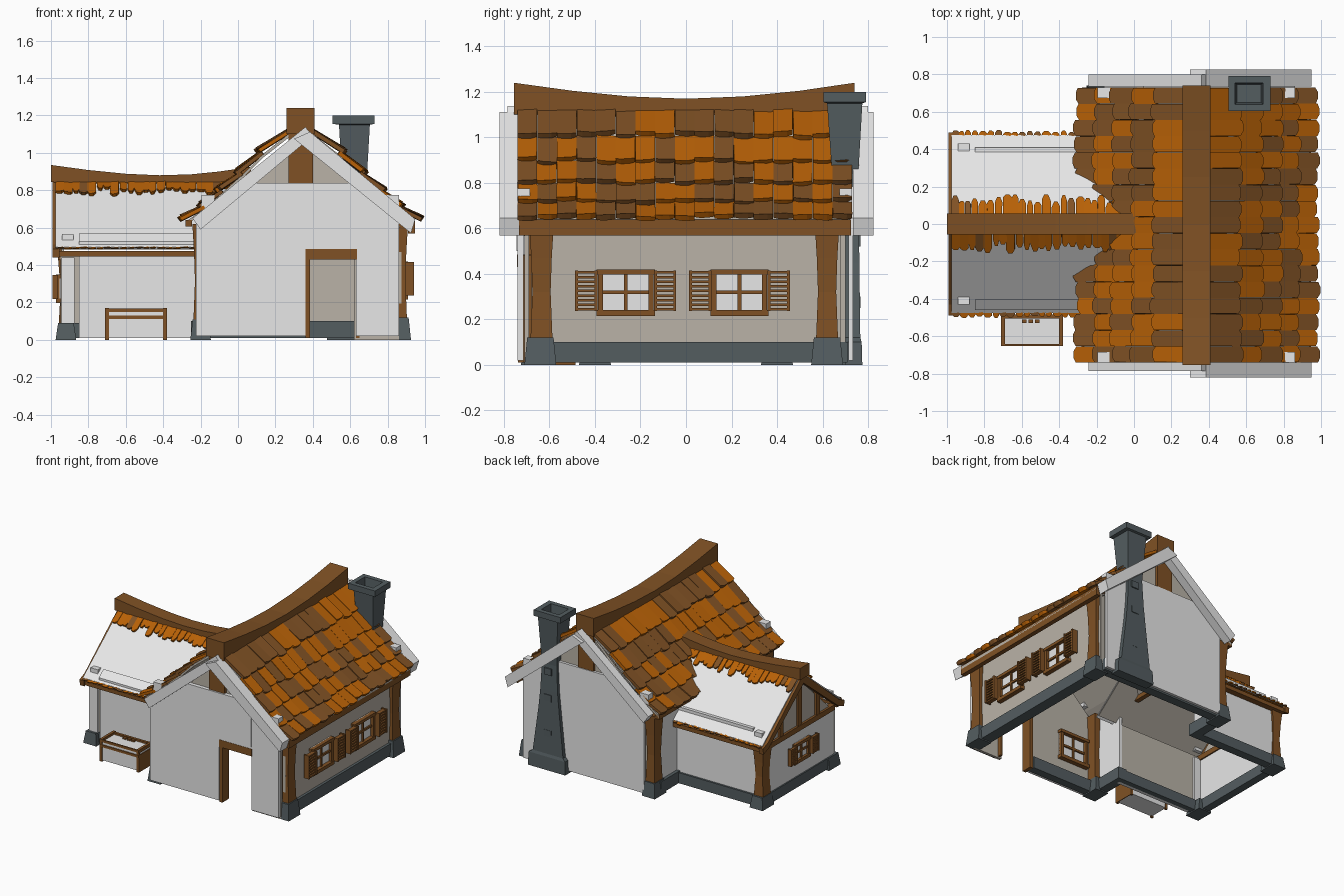
import bpy, bmesh, random
from mathutils import Vector

random.seed(4)

def material(name, rgb):
    m = bpy.data.materials.new(name)
    m.diffuse_color = (*rgb, 1)
    return m

WHITE = material("white_panel", (0.80, 0.80, 0.80))
PLASTER = material("tan_plaster", (0.49, 0.45, 0.39))
STONE = material("slate_stone", (0.088, 0.11, 0.118))
TIMBER = material("brown_timber", (0.215, 0.083, 0.018))
ORANGE = material("orange_tile", (0.48, 0.12, 0.002))

class Part:
    """Collects solids into one named mesh object."""
    def __init__(self, name, *mats):
        self.name, self.mats, self.bm = name, mats, bmesh.new()

    def rings(self, rings, mi=0):
        vs = [[self.bm.verts.new(p) for p in r] for r in rings]
        n = len(vs[0])
        faces = [vs[0][::-1], vs[-1]]
        for a, b in zip(vs, vs[1:]):
            faces += [(a[i], a[(i + 1) % n], b[(i + 1) % n], b[i]) for i in range(n)]
        for f in faces:
            self.bm.faces.new(f).material_index = mi
        return self

    def box(self, x0, x1, y0, y1, z0, z1, mi=0):
        sq = [(x0, y0), (x1, y0), (x1, y1), (x0, y1)]
        return self.rings([[(x, y, z) for x, y in sq] for z in (z0, z1)], mi)

    def prism(self, pts, axis, a, b, mi=0):
        put = (lambda u, v, t: (t, u, v)) if axis == 'x' else (lambda u, v, t: (u, t, v))
        return self.rings([[put(u, v, t) for u, v in pts] for t in (a, b)], mi)

    def column(self, secs, mi=0):
        """secs: (z, x0, x1, y0, y1) rectangles lofted upward"""
        return self.rings([[(a, c, z), (b, c, z), (b, d, z), (a, d, z)]
                           for z, a, b, c, d in secs], mi)

    def done(self):
        bmesh.ops.recalc_face_normals(self.bm, faces=self.bm.faces)
        me = bpy.data.meshes.new(self.name)
        self.bm.to_mesh(me)
        self.bm.free()
        for m in self.mats:
            me.materials.append(m)
        ob = bpy.data.objects.new(self.name, me)
        bpy.context.collection.objects.link(ob)
        return ob

CX = 0.335                                    # main ridge position
ROOF = [(0.04, 1.12), (0.20, 0.995), (0.31, 0.885), (0.415, 0.79), (0.51, 0.705), (0.61, 0.635)]

# stone foundations with flared corner blocks
p = Part("foundation", STONE)
p.box(0.81, 0.895, -0.66, 0.64, 0.01, 0.10)
p.box(-0.2, 0.86, 0.64, 0.71, 0.01, 0.10)
p.box(-0.2, 0.36, -0.71, -0.65, 0.01, 0.10)
p.box(-0.25, -0.18, 0.38, 0.66, 0.01, 0.10).box(-0.25, -0.18, -0.66, -0.38, 0.01, 0.10)
p.box(-0.95, -0.2, 0.38, 0.445, 0.01, 0.09).box(-0.95, -0.2, -0.43, -0.38, 0.01, 0.09)
p.box(-0.96, -0.90, -0.40, 0.40, 0.01, 0.09)
for x, y, h in [(0.87, -0.64, .12), (0.87, 0.62, .12), (-0.2, 0.67, .11), (-0.2, -0.655, .11),
                (-0.92, -0.40, .09), (-0.92, 0.40, .09)]:
    p.column([(0, x - .055, x + .055, y - .07, y + .07), (h, x - .042, x + .042, y - .058, y + .058)])
p.done()

# corner posts, pinched in the middle
p = Part("corner_posts", TIMBER)
for x, y, z0, z1 in [(0.865, -0.635, .12, .62), (0.865, 0.62, .12, .62), (-0.2, 0.67, .11, .62),
                     (-0.2, -0.66, .11, .62), (-0.92, 0.395, .09, .46)]:
    p.column([(z, x - r, x + r, y - r - .01, y + r + .01) for z, r in
              [(z0, .038), (z0 * .6 + z1 * .4, .03), (z0 * .3 + z1 * .7, .035), (z1, .044)]])
p.done()

# plastered walls and main gables
p = Part("plaster_walls", PLASTER)
p.box(0.855, 0.875, -0.68, 0.68, 0.05, 0.68)
p.box(-0.2, 0.37, -0.71, -0.69, 0.05, 0.62).box(0.62, 0.86, -0.71, -0.69, 0.0, 0.62)
p.box(-0.2, 0.86, -0.71, -0.69, 0.48, 0.62).box(-0.2, 0.86, 0.68, 0.70, 0.05, 0.62)
p.box(-0.95, -0.22, -0.42, -0.405, 0.05, 0.46)
for y in (-0.71, 0.69):
    p.prism([(-0.2, 0.6), (0.87, 0.6), (CX + 0.06, 1.06), (CX - 0.06, 1.06)], 'y', y, y + 0.02)
p.prism([(-0.4, 0.44), (0.4, 0.44), (0.0, 0.82)], 'x', -0.945, -0.93)
p.done()

# white wall covers
p = Part("white_walls", WHITE)
p.prism([(-0.225, 0.02), (0.36, 0.02), (0.36, 0.84), (0.05, 0.84), (-0.225, 0.62)], 'y', -0.74, -0.715)
p.prism([(0.36, 0.48), (0.63, 0.48), (0.63, 0.84), (0.36, 0.84)], 'y', -0.74, -0.715)
p.prism([(0.63, 0.02), (0.86, 0.02), (0.86, 0.645), (0.63, 0.84)], 'y', -0.74, -0.715)
p.prism([(-0.16, 0.02), (0.86, 0.02), (0.86, 0.645), (0.63, 0.83), (0.05, 0.83), (-0.16, 0.67)], 'y', 0.715, 0.735)
p.box(0.05, 0.63, -0.744, -0.74, 0.50, 0.84)
p.box(-0.225, -0.205, -0.72, -0.40, 0.05, 0.64).box(-0.225, -0.205, 0.40, 0.68, 0.08, 0.64)
p.box(-0.85, -0.22, -0.445, -0.42, 0.01, 0.455).box(-0.95, -0.22, 0.41, 0.43, 0.07, 0.455)
p.box(-0.95, -0.93, -0.41, 0.40, 0.07, 0.44).box(-0.945, -0.875, -0.44, -0.39, 0.09, 0.44)
p.done()

# door frame and gable timbers
p = Part("timber_frame", TIMBER)
p.box(0.36, 0.385, -0.739, -0.66, 0.01, 0.48).box(0.36, 0.635, -0.742, -0.66, 0.43, 0.485)
p.box(0.632, 0.65, -0.714, -0.66, 0.01, 0.48)
for y in (-0.732, 0.685):
    p.box(0.27, 0.40, y, y + 0.045, 0.80, 1.10)
p.box(-0.962, -0.92, -0.42, 0.42, 0.43, 0.47)
for y in (-0.22, 0.0, 0.22):
    p.box(-0.96, -0.93, y - .022, y + .022, 0.46, 0.83 - abs(y) * 0.85)
p.box(0.91, 0.945, -0.735, 0.725, 0.57, 0.64).box(-0.28, -0.245, -0.73, 0.72, 0.605, 0.64)
for s in (-1, 1):                              # wing end rafters and eave beams
    p.prism([(0, 0.87), (0, 0.80), (s * .42, .465), (s * .485, .44), (s * .49, .485), (s * .43, .51)],
            'x', -0.992, -0.955)
    p.box(-0.97, -0.22, *sorted((s * 0.43, s * 0.475)), 0.445, 0.475)
p.done()

# sagging ridge beams
p = Part("main_ridge_beam", TIMBER)
top = [(-.755, 1.24), (-.5, 1.205), (-.25, 1.18), (0, 1.17), (.25, 1.18), (.5, 1.205), (.74, 1.24)]
p.prism(top + [(.74, 1.10), (-.755, 1.10)], 'x', CX - .075, CX + .075).done()
p = Part("wing_ridge_beam", TIMBER)
top = [(-1, .935), (-.8, .908), (-.6, .888), (-.42, .88), (-.25, .885), (-.1, .90), (.07, .925)]
p.prism(top + [(x, z - .09) for x, z in top[::-1]], 'y', -.055, .055).done()

# main roof: lining and overlapping tiles
p = Part("main_roof_lining", PLASTER)
for s in (-1, 1):
    prof = [(CX + s * o, z) for o, z in ROOF]
    p.prism(prof + [(x, z - .02) for x, z in prof[::-1]], 'y', -.73, .72)
p.done()

def tile(part, start, along, end, w, length, mi, thick=0.024, tilt=0.022, bow=0.010):
    """Slab with a bowed lower end, from start toward end, tilted up at its lower edge."""
    d = (end - start).normalized()
    n = along.cross(d)
    n = n if n.z > 0 else -n
    k = random.uniform(-.004, .004)
    outline = [(0, 0), (w, 0), (w, length - bow + k), (.72 * w, length), (.28 * w, length), (0, length - bow - k)]
    low, high = [], []
    for u, v in outline:
        q = start + along * u + d * v + n * (tilt * v / length - 0.004)
        low.append(q)
        high.append(q + n * (thick + (0.006 if w * .2 < u < w * .8 else 0)))
    part.rings([low, high], mi)

p = Part("main_roof_tiles", TIMBER, ORANGE)
COLS, Y0, Y1 = 17, -0.74, 0.73
for s in (-1, 1):
    for (o0, z0), (o1, z1) in zip(ROOF, ROOF[1:]):
        for c in range(COLS):
            w = (Y1 - Y0) / COLS
            a = Vector((CX + s * o0, Y0 + c * w, z0))
            b = Vector((CX + s * o1, Y0 + c * w, z1))
            ln = (b - a).length + random.uniform(.005, .03)
            tile(p, a, Vector((0, 1, random.uniform(-.06, .06))).normalized(), b, w * .99, ln,
                 int(random.random() < .52), random.uniform(.018, .026))
p.done()

# wing roof: bare white slopes over a tan lining, tile fringes at ridge and eaves
slopes = Part("wing_roof_slopes", WHITE)
lining = Part("wing_roof_lining", PLASTER)
fringe = Part("wing_tile_fringe", TIMBER, ORANGE)
for s in (-1, 1):
    slopes.prism([(s * .03, .855), (s * .475, .497), (s * .475, .487), (s * .03, .845)], 'x', -.975, -.06)
    lining.prism([(0, .845), (s * .44, .492), (s * .44, .482), (0, .835)], 'x', -.955, -.05)
    x = -.975
    while x < -.08:
        w = random.uniform(.03, .05)
        a = Vector((x, s * .045, .842))
        tile(fringe, a, Vector((1, 0, random.uniform(-.1, .1))).normalized(), Vector((x, s * .47, .492)), w,
             random.uniform(.065, .13), int(random.random() < .85), .012, .010, random.uniform(.01, .035))
        if x < -.25:
            e = Vector((x, s * .43, .508))
            tile(fringe, e, Vector((1, 0, 0)), Vector((x, s * .49, .466)), w,
                 random.uniform(.055, .072), int(random.random() < .6), .003)
        x += w + random.uniform(-.004, .006)
for part in (slopes, lining, fringe):
    part.done()

# bargeboards on both main gables
p = Part("bargeboards", WHITE)
right = [(.385, 1.112), (.948, .645), (.925, .57), (.30, 1.075)]
left = [(.40, 1.09), (.36, 1.138), (-.243, .65), (-.20, .59)]
p.prism(right, 'y', -.82, -.735).prism(left, 'y', -.785, -.735)
p.prism(right, 'y', .735, .825).prism(left, 'y', .735, .80)
p.done()

# small roof blocks and strips along the wing eaves
p = Part("roof_blocks", WHITE)
for x in (.825, -.16):
    for y in (-.71, .705):
        p.box(x - .035, x + .035, y - .03, y + .025, .70, .775)
for s in (-1, 1):
    p.box(-.94, -.88, *sorted((s * .43, s * .39)), .50, .565)
p.prism([(-.46, .505), (-.405, .55), (-.405, .57), (-.46, .525)], 'x', -.85, -.22)
p.box(-.85, -.22, .385, .41, .53, .572)
p.done()

# chimney with wide foot and hollow cap
p = Part("chimney", STONE)
p.column([(0, .475, .79, .70, .775), (.10, .48, .785, .70, .772), (.12, .50, .755, .70, .766),
          (.45, .535, .71, .69, .762), (.60, .55, .695, .68, .76), (.80, .56, .685, .645, .755),
          (1.15, .54, .705, .62, .775), (1.155, .505, .73, .605, .79), (1.20, .505, .73, .605, .79),
          (1.20, .54, .69, .64, .755), (1.08, .55, .68, .65, .745)])
for z in (.25, .52, .72):                      # raised stones
    p.box(.60, .66, .70, .766, z, z + .05)
p.done()

# windows: frame, panes, cross bars and louvred shutters, placed by a wall mapping
def window(name, put, u, z0, z1, hw, sw):
    p = Part(name, TIMBER, WHITE)
    def b(u0, u1, d0, d1, za, zb, mi=0):
        lo, hi = put(u + u0, d0, za), put(u + u1, d1, zb)
        xs = [sorted(t) for t in zip(lo, hi)]
        p.box(*xs[0], *xs[1], *xs[2], mi)
    t, mid = .022, (z0 + z1) / 2
    b(-hw, hw, -.01, .006, z0, z1, 1)
    b(-hw - .006, hw + .006, -.02, .035, z0 - .004, z0 + t)
    b(-hw - .006, hw + .006, -.02, .035, z1 - t, z1)
    for s in (-1, 1):
        b(s * hw, s * (hw - t), -.02, .03, z0, z1)
    b(-.008, .008, -.02, .018, z0, z1)
    b(-hw, hw, -.02, .018, mid - .008, mid + .008)
    for s in (-1, 1) if sw else ():
        a0, a1 = s * (hw + .002), s * (hw + sw)
        for e in (a0, a1 - s * .013):
            b(e, e + s * .013, .02, .065, z0 + .018, z1 - .004)
        for i in range(9):
            z = z0 + .025 + i * (z1 - z0 - .038) / 8
            b(a0, a1, .028, .06, z - .006, z + .005)
    p.done()

for i, y in enumerate((-.265, .235)):
    window(f"right_window_{i + 1}", lambda u, d, z: (.875 + d, u, z), y, .22, .42, .122, .10)
window("left_window", lambda u, d, z: (-.95 - d * .65, u, z), -.02, .20, .35, .09, .08)
window("front_window", lambda u, d, z: (u, -.69 + d, z), -.02, .20, .42, .12, 0)

# planter box in front of the wing
p = Part("planter", TIMBER, WHITE)
for x in (-.71, -.40):
    p.box(x, x + .02, -.65, -.635, 0, .15).box(x, x + .02, -.50, -.485, 0, .15)
    p.box(x, x + .02, -.652, -.485, .145, .17)
p.box(-.71, -.38, -.652, -.637, .112, .13).box(-.71, -.38, -.652, -.642, .15, .168)
p.box(-.71, -.38, -.505, -.485, .145, .165).box(-.385, -.38, -.64, -.485, .0, .13)
p.box(-.70, -.39, -.645, -.49, .01, .152, 1)
for i in range(3):
    p.box(-.60 + i * .035, -.575 + i * .035, -.53, -.51, .15, .163)
p.done()
